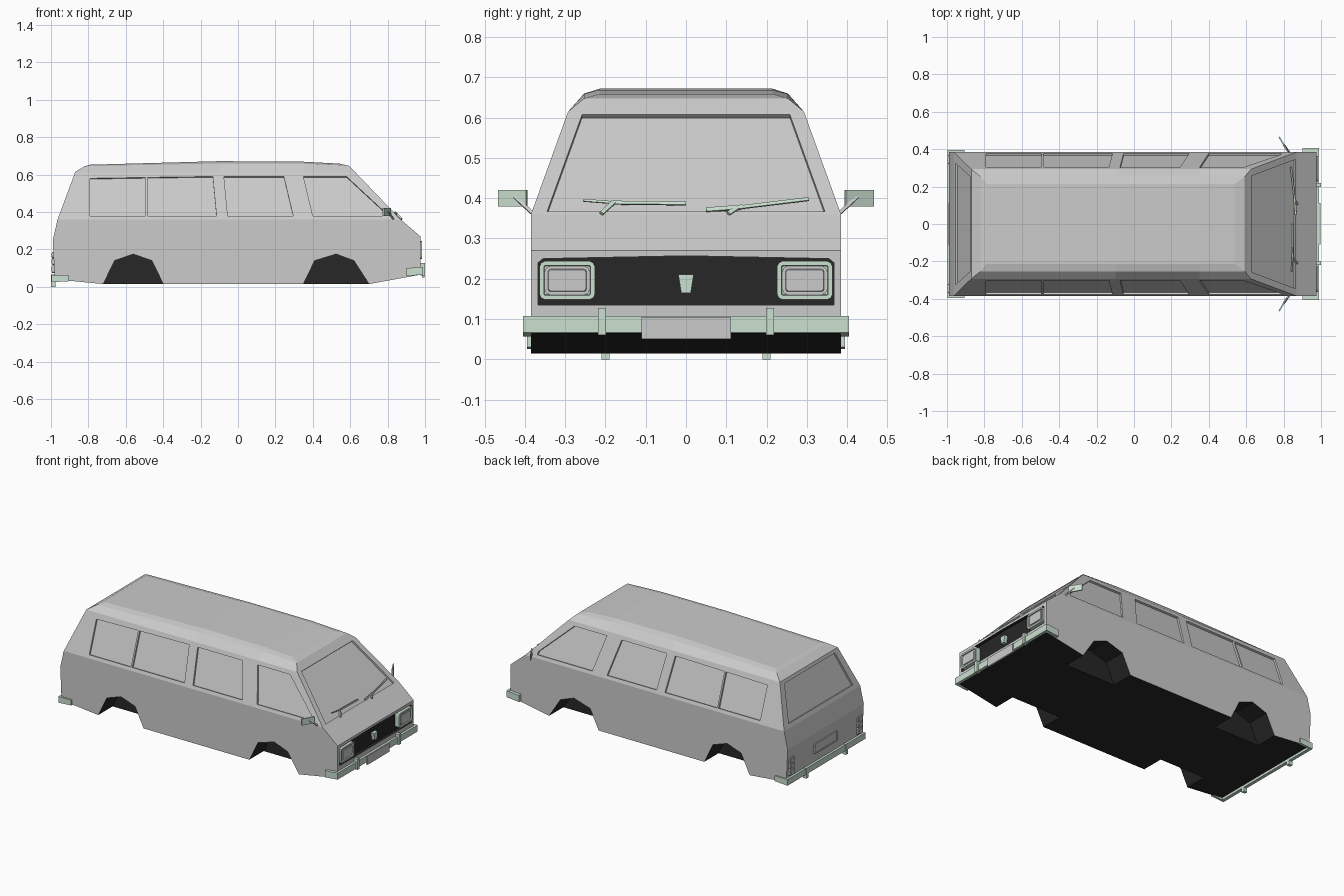
import bpy, bmesh
from mathutils import Vector

if "Cube" in bpy.data.objects:
    bpy.data.objects.remove(bpy.data.objects["Cube"])


def material(name, rgb):
    m = bpy.data.materials.new(name)
    m.diffuse_color = (*rgb, 1)
    m.use_nodes = True
    m.node_tree.nodes["Principled BSDF"].inputs["Base Color"].default_value = m.diffuse_color
    return m


DARK = material("dark", (0.02, 0.02, 0.02))
TRIM = material("pale_green_trim", (0.60, 0.75, 0.63))


def finish(name, bm, mat=None):
    bmesh.ops.recalc_face_normals(bm, faces=bm.faces[:])
    me = bpy.data.meshes.new(name)
    bm.to_mesh(me)
    bm.free()
    ob = bpy.data.objects.new(name, me)
    bpy.context.collection.objects.link(ob)
    if mat:
        me.materials.append(mat)
    return ob


def add_prism(bm, pts, vec):
    a = [bm.verts.new(p) for p in pts]
    b = [bm.verts.new(Vector(p) + Vector(vec)) for p in pts]
    n = len(a)
    bm.faces.new(a)
    bm.faces.new(b[::-1])
    for i in range(n):
        bm.faces.new((a[i], a[(i + 1) % n], b[(i + 1) % n], b[i]))


def prism(name, pts, vec, mat=None):
    bm = bmesh.new()
    add_prism(bm, pts, vec)
    return finish(name, bm, mat)


def box(name, x, y, z, mat=None):
    pts = [(x[0], y[0], z[0]), (x[1], y[0], z[0]), (x[1], y[1], z[0]), (x[0], y[1], z[0])]
    return prism(name, pts, (0, 0, z[1] - z[0]), mat)


def rod(name, p, q, w, mat=None):
    p, q = Vector(p), Vector(q)
    d = (q - p).normalized()
    u = d.cross(Vector((1, 0, 0.3))).normalized() * w
    v = d.cross(u).normalized() * w
    return prism(name, [p + u + v, p - u + v, p - u - v, p + u - v], q - p, mat)


def pad(name, x0, x1, yc, zc, hy, hz, mat=None, cut=0.014, rim=0, sink=0.0):
    """Plate facing along x with clipped corners and an optional sunken or raised centre."""
    c = cut
    out = [(hy, hz - c), (hy - c * .3, hz - c * .3), (hy - c, hz)]
    ring = (out + [(-y, z) for y, z in out[::-1]] + [(-y, -z) for y, z in out]
            + [(y, -z) for y, z in out[::-1]])
    bm = bmesh.new()
    add_prism(bm, [(x0, yc + y, zc + z) for y, z in ring], (x1 - x0, 0, 0))
    bmesh.ops.recalc_face_normals(bm, faces=bm.faces[:])
    if rim:
        face = [f for f in bm.faces if abs(f.calc_center_median().x - x1) < 1e-5]
        bmesh.ops.inset_region(bm, faces=face, thickness=rim)
        bmesh.ops.inset_region(bm, faces=face, thickness=0.002)
        for v in face[0].verts:
            v.co.x += sink
    return finish(name, bm, mat)


# Body shell: rings from sill to roof, four stations per side
RINGS = [
    (.385, [(-.98, .04), (-.72, .015), (.70, .015), (.975, .065)]),
    (.385, [(-.99, .25), (-.72, .25), (.70, .265), (.975, .27)]),
    (.385, [(-.965, .36), (-.1, .36), (.35, .36), (.87, .36)]),
    (.293, [(-.87, .615), (-.1, .615), (.35, .615), (.625, .615)]),
    (.253, [(-.82, .645), (-.1, .66), (.35, .659), (.592, .648)]),
    (.215, [(-.79, .653), (-.1, .672), (.35, .669), (.54, .659)]),
]
bm = bmesh.new()
rings = [[bm.verts.new((x, -w, z)) for x, z in st] + [bm.verts.new((x, w, z)) for x, z in st[::-1]]
         for w, st in RINGS]
for a, b in zip(rings, rings[1:]):
    for i in range(8):
        j = (i + 1) % 8
        bm.faces.new((a[i], a[j], b[j], b[i]))
for r in (rings[0], rings[-1]):
    for i in range(3):
        bm.faces.new((r[i], r[i + 1], r[6 - i], r[7 - i]))
body = finish("body", bm)

# Recess cutters: windows, grille and wheel wells
cut = bmesh.new()


def recess(pts, outward, depth=0.012):
    pts = [Vector(p) for p in pts]
    n = (pts[1] - pts[0]).cross(pts[2] - pts[0]).normalized()
    if n.dot(Vector(outward)) < 0:
        n = -n
    add_prism(cut, [p - n * depth for p in pts], n * (depth + .03))


def side_y(z):
    return .385 - (z - .36) / .255 * .092


SIDE_WINDOWS = [
    [(-.79, .58), (-.79, .38), (-.495, .38), (-.495, .585)],
    [(-.485, .585), (-.485, .38), (-.115, .38), (-.135, .59)],
    [(-.075, .59), (-.055, .38), (.295, .38), (.245, .59)],
    [(.35, .59), (.40, .38), (.79, .38), (.785, .40), (.58, .59)],
]
for s in (1, -1):
    for win in SIDE_WINDOWS:
        recess([(x, s * side_y(z), z) for x, z in win], (0, s, 0))
    for arch in ([-.72, -.66, -.56, -.46, -.40], [.35, .41, .525, .62, .70]):
        prof = [(arch[0] - .008, 0)] + list(zip(arch, (.016, .14, .175, .14, .016))) + [(arch[4] + .008, 0)]
        add_prism(cut, [(x, s * .24, z) for x, z in prof], (0, s * .2, 0))


def shield_x(z):
    return .87 - (z - .36) * .245 / .255


def rear_x(z):
    return -.965 + (z - .36) * .095 / .255


recess([(shield_x(z), y, z) for y, z in [(-.345, .367), (.345, .367), (.258, .608), (-.258, .608)]], (1, 0, 0))
recess([(rear_x(z), y, z) for y, z in [(-.325, .385), (.325, .385), (.255, .595), (-.255, .595)]], (-1, 0, 0))
recess([(.975, y, z) for y, z in [(-.367, .135), (.367, .135), (.367, .24), (.355, .25), (0, .257),
                                  (-.355, .25), (-.367, .24)]], (1, 0, 0), .02)
cutter = finish("recess_cutter", cut)
cutter.hide_render = True
mod = body.modifiers.new("recesses", 'BOOLEAN')
mod.operation, mod.solver, mod.object = 'DIFFERENCE', 'EXACT', cutter
dg = bpy.context.evaluated_depsgraph_get()
body_mesh = bpy.data.meshes.new_from_object(body.evaluated_get(dg))
body.modifiers.clear()
body.data = body_mesh
bpy.data.objects.remove(cutter)

# Dark floor, wheel wells and grille
body_mesh.materials.clear()
body_mesh.materials.append(None)
body_mesh.materials.append(DARK)
for p in body_mesh.polygons:
    c = p.center
    dark = -.9 < c.x < .968 and abs(c.y) < .375 and c.z < .26
    p.material_index = 1 if dark else 0

# Front bumper, plate and grille badge
box("front_bumper", (.972, .99), (-.405, .405), (.066, .107), TRIM)
box("front_plate", (.985, .996), (-.11, .112), (.05, .105))
prism("grille_badge", [(.955, -.019, .21), (.955, .019, .21), (.955, .012, .165), (.955, -.012, .165)],
      (.022, 0, 0), TRIM)
# Rear bumper and plate
box("rear_bumper", (-.996, -.975), (-.395, .395), (.025, .064), TRIM)
pad("rear_plate", -.975, -.993, 0, .15, .115, .032, cut=.004, rim=.005, sink=.004)

for s in (1, -1):
    # Bumper ends and overriders
    prism("front_bumper_end", [(.90, s * .383, .057), (.90, s * .383, .10), (.99, s * .383, .107),
                               (.99, s * .383, .066)], (0, s * .022, 0), TRIM)
    prism("rear_bumper_end", [(-.905, s * .38, .03), (-.905, s * .38, .064), (-.996, s * .38, .064),
                              (-.996, s * .38, .025)], (0, s * .015, 0), TRIM)
    box("front_overrider", (.975, 1.0), (s * .209 - .01, s * .209 + .01), (.06, .128), TRIM)
    box("rear_overrider", (-1.0, -.975), (s * .2 - .01, s * .2 + .01), (0, .067), TRIM)
    # Headlights
    pad("headlight_frame", .953, .984, s * .295, .196, .069, .048, TRIM, rim=.011, sink=-.012)
    pad("headlight_lens", .955, .978, s * .295, .196, .056, .036, rim=.008, sink=.004)
    # Tail lights, stacked
    for zc, hz in ((.095, .02), (.135, .016), (.171, .016)):
        pad("tail_light", -.97, -.994, s * .345, zc, .024, hz, cut=.006, rim=.005, sink=-.004)
    # Door mirrors
    prism("mirror", [(.773, s * .464, .38), (.812, s * .394, .38), (.812, s * .394, .421),
                     (.773, s * .464, .421)], (.007, s * .003, 0), TRIM)
    rod("mirror_arm", (.80, s * .425, .403), (.835, s * .375, .357), .004)


# Windscreen wipers lying on the glass
def on_glass(y, z):
    return (shield_x(z) + .006, y, z)


for name, a, b, w in (
        ("left_wiper_blade", (-.255, .395), (-.18, .389), .003),
        ("left_wiper_blade", (-.18, .389), (0, .387), .004),
        ("left_wiper_arm", (-.21, .362), (-.18, .39), .005),
        ("right_wiper_blade", (.05, .371), (.14, .378), .005),
        ("right_wiper_blade", (.14, .378), (.305, .398), .004),
        ("right_wiper_arm", (.105, .362), (.128, .377), .005)):
    rod(name, on_glass(*a), on_glass(*b), w, TRIM)
